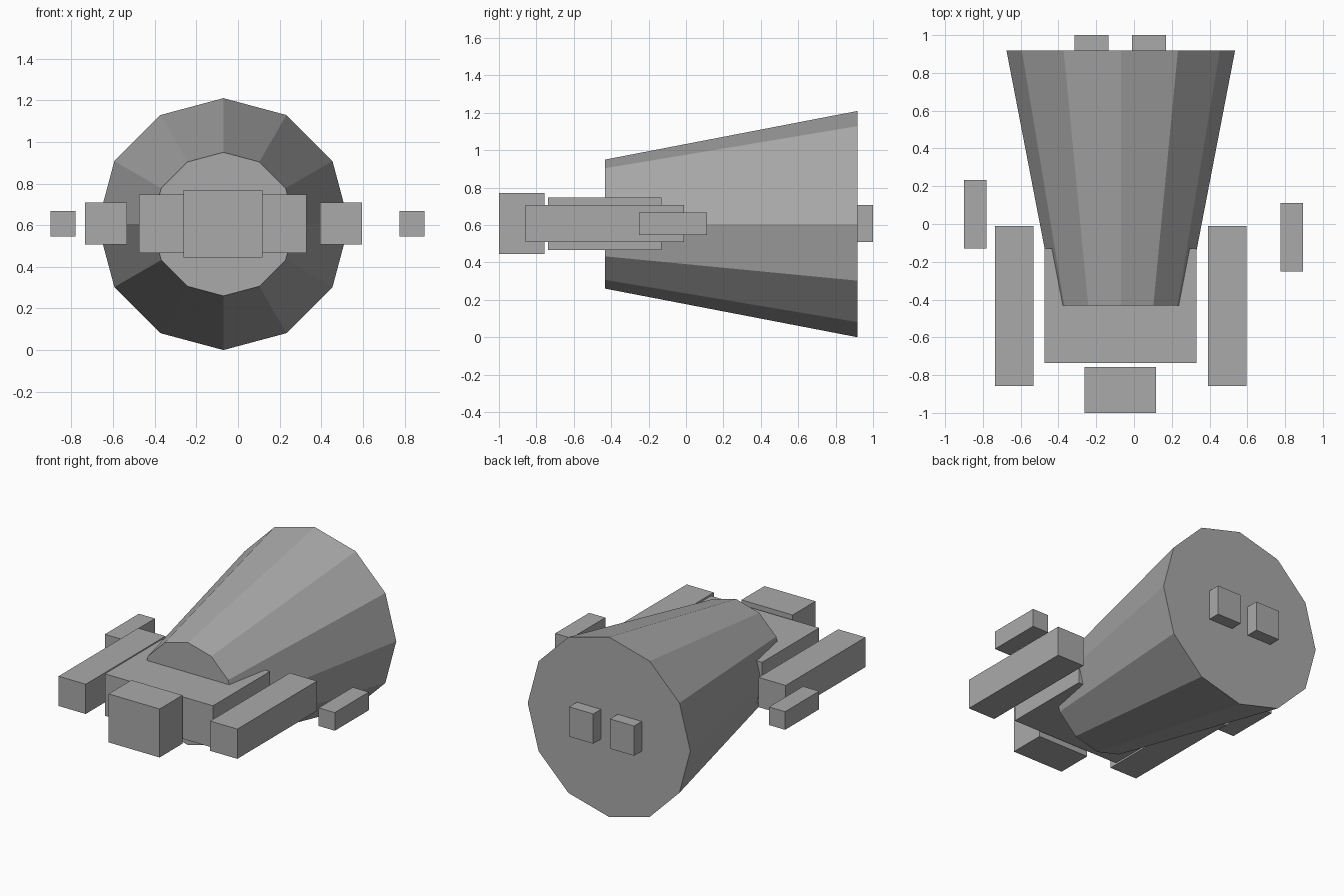
import bpy
from math import pi

if "Cube" in bpy.data.objects:
    bpy.data.objects.remove(bpy.data.objects["Cube"])

AXIS_X, AXIS_Z = -0.07, 0.605

# Dark grey shared by every part
grey = bpy.data.materials.new("dark_grey")
grey.diffuse_color = (0.4, 0.4, 0.4, 1)
grey.use_nodes = True
grey.node_tree.nodes["Principled BSDF"].inputs["Base Color"].default_value = grey.diffuse_color


def box(name, x, y, z):
    """Box from (min, max) ranges on each axis."""
    bpy.ops.mesh.primitive_cube_add(size=1, location=[(a + b) / 2 for a, b in (x, y, z)])
    ob = bpy.context.object
    ob.name = name
    ob.scale = [b - a for a, b in (x, y, z)]
    bpy.ops.object.transform_apply(location=False, rotation=False, scale=True)
    ob.data.materials.append(grey)


# Twelve-sided tapered hull, widening to the rear
bpy.ops.mesh.primitive_cone_add(vertices=12, radius1=0.345, radius2=0.605, depth=1.35,
                                location=(AXIS_X, 0.243, AXIS_Z), rotation=(-pi / 2, 0, 0))
hull = bpy.context.object
hull.name = "tapered_hull"
hull.data.materials.append(grey)

# Front block and nose
box("front_block", (-0.475, 0.33), (-0.737, -0.13), (0.466, 0.748))
box("nose", (-0.263, 0.117), (-1.0, -0.757), (0.444, 0.77))

# Long side pods, mirrored about the hull axis
for side, s in (("left", -1), ("right", 1)):
    cx = AXIS_X + s * 0.564
    box(side + "_pod", (cx - 0.101, cx + 0.101), (-0.857, -0.01), (0.508, 0.708))

# Small outer pods, staggered front to back
for side, cx, cy in (("left", -0.84, 0.051), ("right", 0.836, -0.07)):
    box(side + "_outer_pod", (cx - 0.06, cx + 0.06), (cy - 0.181, cy + 0.181), (0.546, 0.668))

# Rear exhaust blocks
for side, cx in (("left", -0.224), ("right", 0.08)):
    box(side + "_exhaust", (cx - 0.09, cx + 0.09), (0.88, 1.0), (0.508, 0.708))
